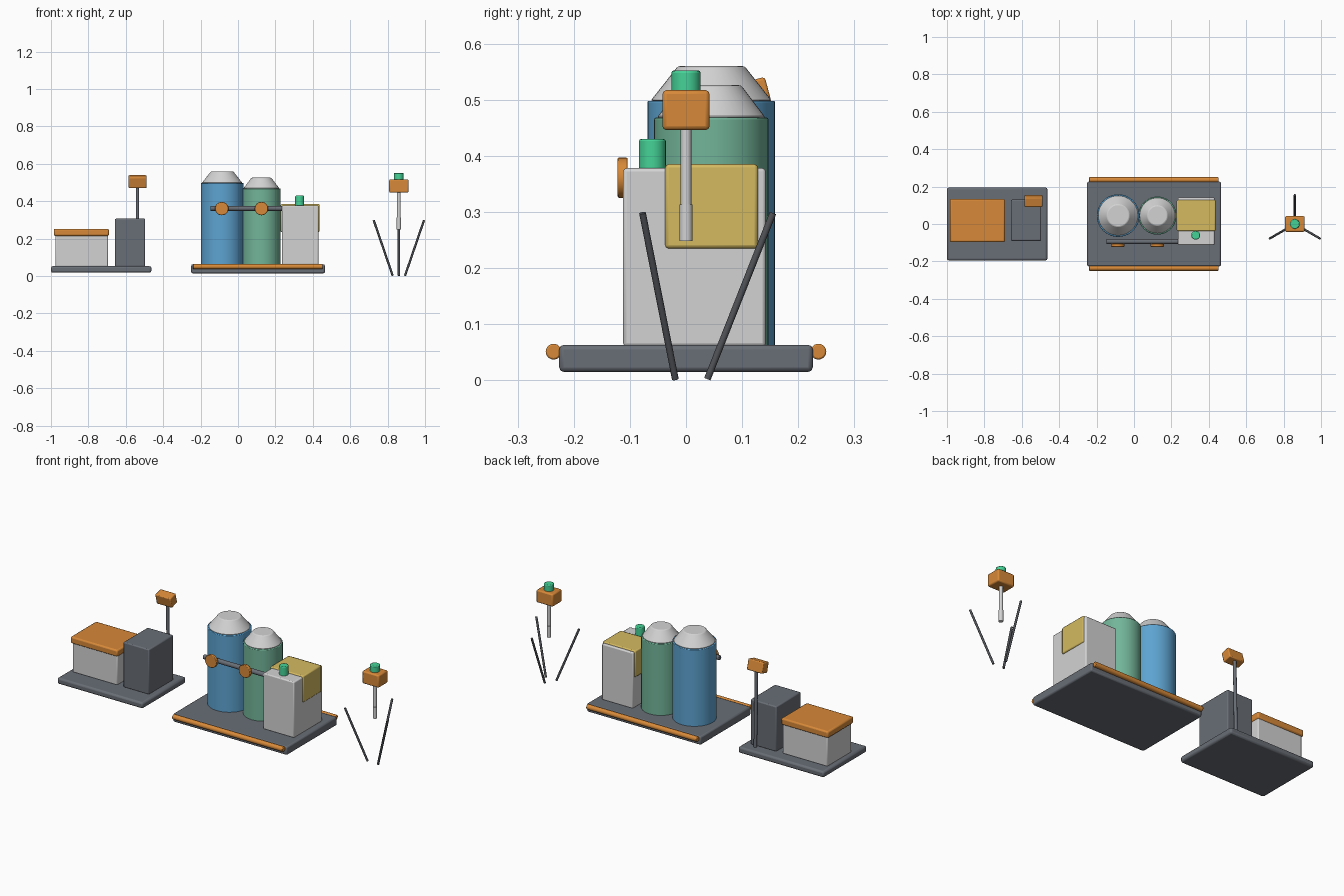
import bpy
from math import sin, cos, radians, pi
from mathutils import Vector

cube = bpy.data.objects.get("Cube")
if cube:
    bpy.data.objects.remove(cube, do_unlink=True)


def material(name, rgb):
    m = bpy.data.materials.new(name)
    m.use_nodes = True
    colour = (*rgb, 1)
    m.diffuse_color = colour
    m.node_tree.nodes["Principled BSDF"].inputs["Base Color"].default_value = colour
    return m


slate = material("slate grey", (0.14, 0.155, 0.18))
charcoal = material("charcoal", (0.08, 0.085, 0.095))
pale = material("pale grey", (0.65, 0.65, 0.65))
orange = material("orange", (0.68, 0.25, 0.04))
blue = material("blue", (0.11, 0.37, 0.64))
sage = material("sage green", (0.17, 0.46, 0.32))
mint = material("bright green", (0.06, 0.65, 0.31))
yellow = material("mustard yellow", (0.66, 0.49, 0.12))


def finish(ob, name, mat, bevel):
    ob.name = name
    ob.data.materials.append(mat)
    if bevel:
        mod = ob.modifiers.new("soft edges", "BEVEL")
        mod.width = bevel
        mod.segments = 2
        mod.limit_method = "ANGLE"
    bpy.ops.object.shade_smooth_by_angle(angle=radians(40))
    return ob


def box(name, x, y, z, mat, bevel=0.006, tilt=0):
    """Box spanning the given (low, high) ranges, optionally tilted about x."""
    spans = (x, y, z)
    bpy.ops.mesh.primitive_cube_add(size=1, location=[sum(s) / 2 for s in spans])
    ob = bpy.context.object
    ob.scale = [s[1] - s[0] for s in spans]
    bpy.ops.object.transform_apply(location=False, rotation=False, scale=True)
    ob.rotation_euler.x = tilt
    return finish(ob, name, mat, bevel)


def rod(name, a, b, r, mat, r_end=None, sides=24, bevel=0):
    """Cylinder or tapered cylinder from point a to point b."""
    a, b = Vector(a), Vector(b)
    bpy.ops.mesh.primitive_cone_add(
        vertices=sides, radius1=r, radius2=r if r_end is None else r_end,
        depth=(b - a).length, location=(a + b) / 2)
    ob = bpy.context.object
    ob.rotation_euler = (b - a).to_track_quat("Z", "Y").to_euler()
    return finish(ob, name, mat, bevel)


# Small station: base, lidded crate, cabinet and camera mast
box("small_base", (-1, -0.463), (-0.195, 0.195), (0.018, 0.053), slate, 0.01)
box("crate", (-0.977, -0.695), (-0.09, 0.128), (0.05, 0.22), pale)
box("crate_lid", (-0.985, -0.69), (-0.097, 0.134), (0.215, 0.253), orange, 0.008)
box("cabinet", (-0.658, -0.496), (-0.09, 0.13), (0.05, 0.307), slate)
rod("mast", (-0.537, 0.145, 0.05), (-0.537, 0.135, 0.5), 0.009, slate, sides=16)
box("mast_head", (-0.585, -0.489), (0.097, 0.149), (0.475, 0.535), orange, 0.005,
    tilt=radians(15))

# Main platform with a rail on each long side
box("main_base", (-0.25, 0.465), (-0.226, 0.226), (0.015, 0.063), slate, 0.008)
for side, label in ((-1, "front"), (1, "back")):
    y = side * 0.236
    rod(label + "_rail", (-0.24, y, 0.051), (0.453, y, 0.051), 0.014, orange, bevel=0.003)

# Tanks with tapered caps
for label, x, r, top, cap, mat in (("blue_tank", -0.085, 0.114, 0.498, 0.56, blue),
                                   ("green_tank", 0.125, 0.102, 0.468, 0.526, sage)):
    rod(label, (x, 0.045, 0.06), (x, 0.045, top), r, mat, sides=40, bevel=0.003)
    rod(label + "_cap", (x, 0.045, top), (x, 0.045, cap), r * 0.95, pale,
        r_end=r * 0.52, sides=40, bevel=0.004)

# Pipe across the tanks with two hand wheels
rod("pipe", (-0.148, -0.094, 0.362), (0.245, -0.094, 0.362), 0.013, slate, bevel=0.003)
for label, x in (("right_wheel", -0.087), ("left_wheel", 0.125)):
    rod(label, (x, -0.104, 0.361), (x, -0.122, 0.361), 0.036, orange, bevel=0.003)

# Control unit with a wrapped panel and a signal lamp
box("control_unit", (0.235, 0.43), (-0.112, 0.142), (0.06, 0.378), pale)
box("control_panel", (0.228, 0.436), (-0.037, 0.128), (0.235, 0.385), yellow)
rod("control_lamp", (0.33, -0.06, 0.375), (0.33, -0.06, 0.43), 0.024, mint, bevel=0.004)

# Sensor on a pole with three splayed legs
SX = 0.86
rod("sensor_pole", (SX, 0, 0.249), (SX, 0, 0.46), 0.0095, pale, sides=16)
rod("pole_sleeve", (SX, 0, 0.248), (SX, 0, 0.313), 0.0115, pale, sides=16)
box("sensor_head", (SX - 0.052, SX + 0.052), (-0.042, 0.042), (0.446, 0.517), orange, 0.007)
rod("sensor_lamp", (SX, 0, 0.51), (SX, 0, 0.552), 0.026, mint, bevel=0.004)
for i in range(3):
    t = pi / 2 + i * 2 * pi / 3
    rod(f"sensor_leg_{i + 1}", (SX + 0.038 * cos(t), 0.038 * sin(t), 0.002),
        (SX + 0.155 * cos(t), 0.155 * sin(t), 0.298), 0.006, charcoal, sides=12)
